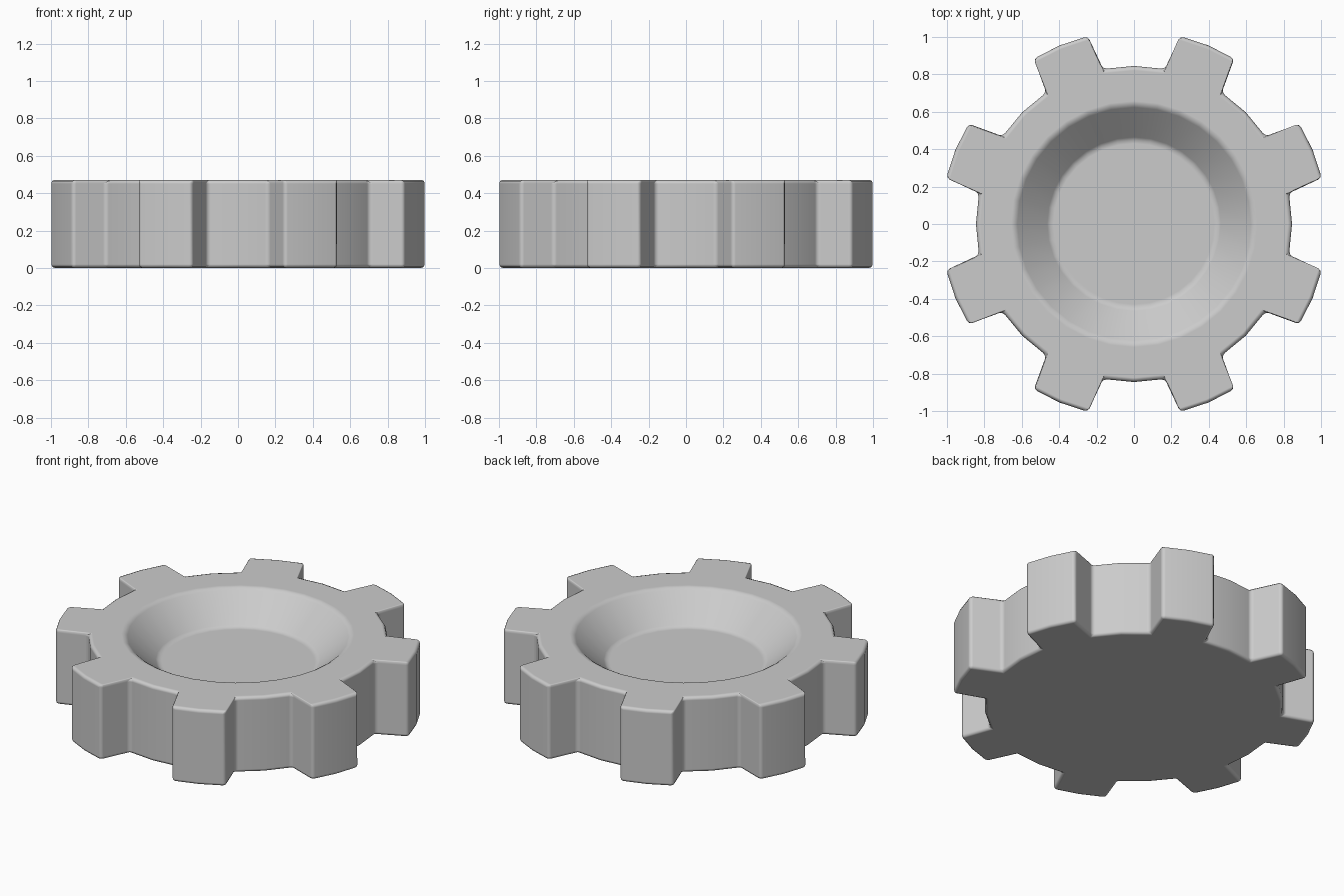
import bpy, bmesh
from math import sin, cos, radians

if "Cube" in bpy.data.objects:
    bpy.data.objects.remove(bpy.data.objects["Cube"])

H, FLOOR = 0.47, 0.30            # gear height, dish floor height
R_ROOT, R_TIP = 0.845, 1.034     # valley and tooth tip radii
R_RIM, R_FLOOR = 0.638, 0.45     # dish radii
STEP = 11.25                     # a quarter of one tooth pitch

bm = bmesh.new()


def ring(points, z):
    return [bm.verts.new((r * cos(radians(a)), r * sin(radians(a)), z)) for a, r in points]


# toothed outline: six points per tooth
outline = []
for k in range(8):
    a = 45 * k
    outline += [(a, R_ROOT), (a + STEP, R_ROOT), (a + 13.8, R_TIP),
                (a + 22.5, R_TIP), (a + 31.2, R_TIP), (a + 45 - STEP, R_ROOT)]
n = len(outline)
bottom = ring(outline, 0)
top = ring(outline, H)
rim = ring([(STEP * i, R_RIM) for i in range(32)], H)
floor = ring([(STEP * i, R_FLOOR) for i in range(32)], FLOOR)

# underside, outer walls, dish floor and sloping dish wall
bm.faces.new(bottom[::-1])
bm.faces.new(floor)
for i in range(n):
    j = (i + 1) % n
    bm.faces.new((bottom[i], bottom[j], top[j], top[i]))
for i in range(32):
    j = (i + 1) % 32
    bm.faces.new((rim[i], rim[j], floor[j], floor[i]))

# top face: four sectors per tooth
sectors = ((0, 1), (1, 2, 3), (3, 4, 5), (5, 6))
for k in range(8):
    for s, ids in enumerate(sectors):
        i = 4 * k + s
        outer = [top[(6 * k + q) % n] for q in ids]
        bm.faces.new([rim[i]] + outer + [rim[(i + 1) % 32]])

bmesh.ops.recalc_face_normals(bm, faces=bm.faces)
for f in bm.faces:
    f.smooth = True
mesh = bpy.data.meshes.new("dished_gear")
bm.to_mesh(mesh)
bm.free()
gear = bpy.data.objects.new("dished_gear", mesh)
bpy.context.collection.objects.link(gear)

# softened edges
bevel = gear.modifiers.new("soft_edges", 'BEVEL')
bevel.width = 0.02
bevel.segments = 2
bevel.limit_method = 'ANGLE'
bevel.angle_limit = radians(30)
bevel.harden_normals = True
